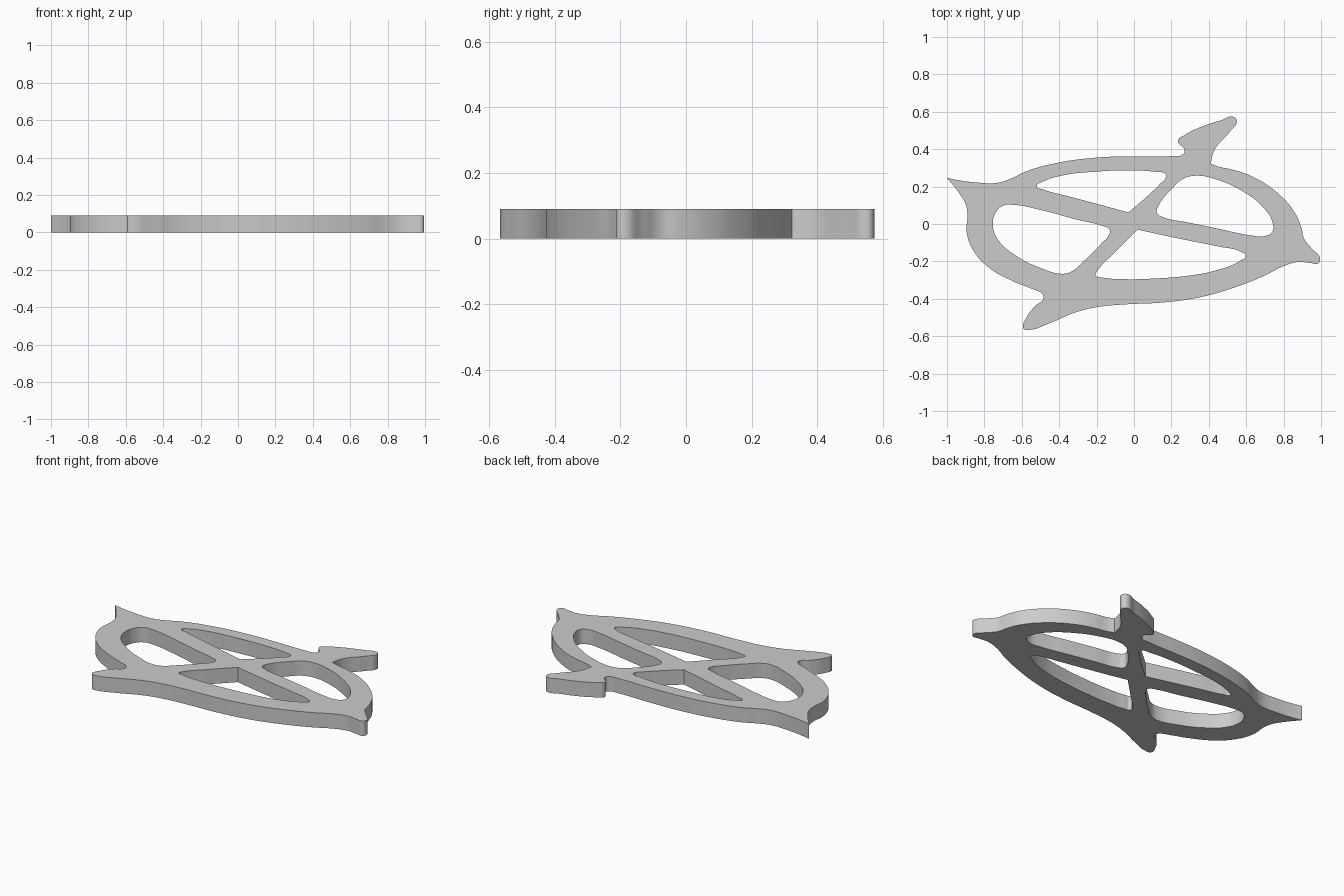
import bpy
import bmesh

THICKNESS = 0.09
UNIT = 0.01  # profile points are given in hundredths

cube = bpy.data.objects.get("Cube")
if cube:
    bpy.data.objects.remove(cube, do_unlink=True)


def make_material(name, colour):
    material = bpy.data.materials.new(name)
    material.use_nodes = True
    material.diffuse_color = colour
    shader = next(node for node in material.node_tree.nodes
                  if node.type == "BSDF_PRINCIPLED")
    shader.inputs["Base Color"].default_value = colour
    return material


def add_loop(curve, points, corners=()):
    """Add a closed smooth outline, with sharp points at the given corners."""
    spline = curve.splines.new("BEZIER")
    spline.bezier_points.add(len(points) - 1)
    spline.use_cyclic_u = True
    spline.resolution_u = 8
    for knot, (x, y) in zip(spline.bezier_points, points):
        knot.co = (x * UNIT, y * UNIT, 0)
        sharp = (x, y) in corners
        knot.handle_left_type = "VECTOR" if sharp else "AUTO"
        knot.handle_right_type = "VECTOR" if sharp else "AUTO"


# Outer edge: four rim arcs joined by four pointed fins
left_tip, back_notch = (-100, 24.7), (41, 32.3)
back_edge = [left_tip, (-95, 23.6), (-84, 22.2), (-73, 22), (-66, 24.2),
             (-58, 28), (-42, 32.5), (-20, 35.5), (0, 36.2), (20, 36.3)]
back_fin = [(26, 37.2), (27, 39.5), (23.5, 44.5), (27, 47.5), (36, 52),
            (46, 55.3), (53.5, 57.2), (55, 55), (51, 49), (43, 39.5),
            back_notch]
right_edge = [(45, 30.7), (53, 29), (65, 24.5), (78, 15.5), (86, 6),
              (89.5, -2)]
right_fin = [(91, -8), (95, -13), (99.5, -18.5), (98.5, -21), (94, -20.8),
             (88, -20.3), (80, -22.5)]
front_edge = [(70, -27.5), (55, -33.5), (36, -39), (15, -42), (-5, -43),
              (-20, -44.5)]
front_fin = [(-32, -47.5), (-45, -53), (-56, -56.6), (-59, -56),
             (-57.5, -50), (-53, -44), (-48.3, -39.5), (-49.5, -37)]
left_edge = [(-55, -34.5), (-66, -30), (-78, -23), (-86, -14), (-89.5, -4),
             (-89, 5), (-90, 10.5), (-93.5, 16.5)]

# Openings between the crossing spokes
back_hole = [(-52, 20.3), (-49, 22.5), (-38, 26), (-20, 28), (-2, 28.7),
             (12, 27.8), (16.7, 26.8), (17, 25), (14, 21.5), (5, 13),
             (-3, 6.2), (-20, 10.8), (-35, 14.8), (-48, 18.3)]
left_hole = [(-75.5, 0), (-74, 6), (-70, 9.8), (-64, 10.2), (-50, 7.5),
             (-30, 2.2), (-17, -1), (-13, -3), (-13.5, -6), (-17, -10),
             (-27, -20), (-34, -25.7), (-39, -26.6), (-50, -23.5),
             (-63, -17), (-73, -8)]
right_hole = [(12.3, 6), (13.5, 10.5), (20, 18.5), (26, 24), (33, 25.8),
              (45, 23.5), (58, 17.5), (69, 9), (74, 1), (74, -4),
              (70, -6.4), (62, -6), (45, -2.5), (28, 1), (16, 3.5)]
front_hole = [(2, -3), (10, -4.8), (30, -9), (45, -12), (57, -14.8),
              (59.7, -17), (57, -19.5), (45, -24.5), (30, -27.5),
              (10, -29.2), (-5, -29.5), (-17, -28.6), (-20.5, -27.5),
              (-19.5, -25), (-10, -15)]

curve = bpy.data.curves.new("spoked_plate", "CURVE")
curve.dimensions = "2D"
curve.fill_mode = "BOTH"
curve.extrude = THICKNESS / 2
outer_edge = (back_edge + back_fin + right_edge + right_fin
              + front_edge + front_fin + left_edge)
add_loop(curve, outer_edge, corners=(left_tip, back_notch))
add_loop(curve, back_hole, corners=((-3, 6.2),))
add_loop(curve, left_hole)
add_loop(curve, right_hole)
add_loop(curve, front_hole, corners=((2, -3),))

# Turn the profile into one solid plate standing on the ground
outline = bpy.data.objects.new("plate_outline", curve)
bpy.context.collection.objects.link(outline)
bpy.context.view_layer.update()
evaluated = outline.evaluated_get(bpy.context.evaluated_depsgraph_get())
mesh = bpy.data.meshes.new_from_object(evaluated)
bpy.data.objects.remove(outline, do_unlink=True)

bm = bmesh.new()
bm.from_mesh(mesh)
bmesh.ops.remove_doubles(bm, verts=bm.verts, dist=UNIT / 100)
bmesh.ops.translate(bm, verts=bm.verts, vec=(0, 0, THICKNESS / 2))
bmesh.ops.recalc_face_normals(bm, faces=bm.faces)
bm.to_mesh(mesh)
bm.free()

plate = bpy.data.objects.new("spoked_plate", mesh)
bpy.context.collection.objects.link(plate)
mesh.materials.clear()
mesh.materials.append(make_material("plain_grey", (0.6, 0.6, 0.6, 1)))

# Smooth walls with crisp top and bottom edges
bpy.ops.object.select_all(action="DESELECT")
plate.select_set(True)
bpy.context.view_layer.objects.active = plate
bpy.ops.object.shade_smooth_by_angle()
